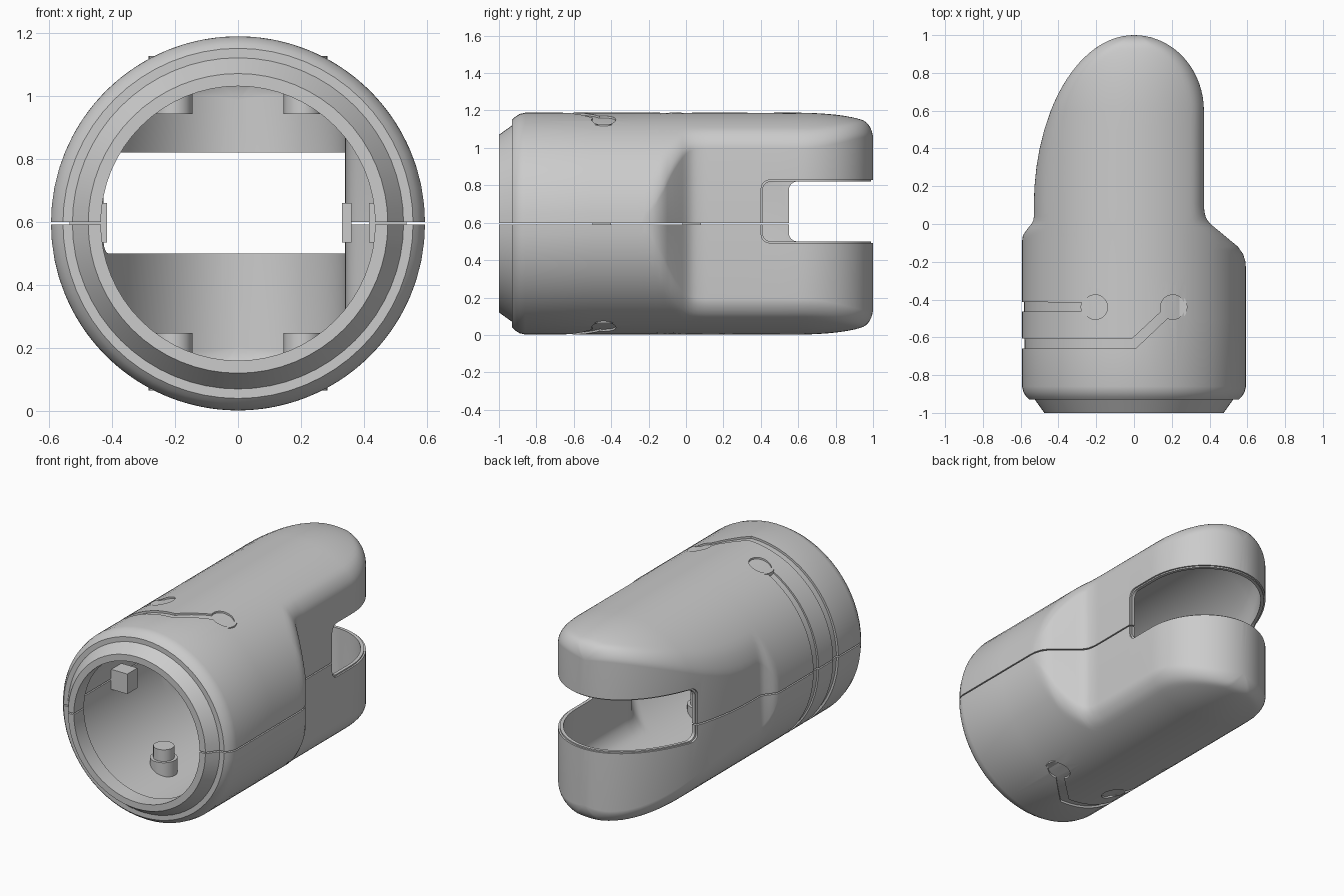
import bpy, bmesh, math

if "Cube" in bpy.data.objects:
    bpy.data.objects.remove(bpy.data.objects["Cube"])

CZ, R = 0.595, 0.593           # axis height and outer radius
N = 32                         # segments over half a section


def make_object(name, bm):
    bmesh.ops.recalc_face_normals(bm, faces=bm.faces[:])
    mesh = bpy.data.meshes.new(name)
    bm.to_mesh(mesh)
    bm.free()
    obj = bpy.data.objects.new(name, mesh)
    bpy.context.collection.objects.link(obj)
    return obj


def lerp(table, y):
    for (y0, v0), (y1, v1) in zip(table, table[1:]):
        if y <= y1:
            t = max(0.0, (y - y0) / (y1 - y0))
            return v0 + t * (v1 - v0)
    return table[-1][1]


# Plan outline: shoulder table, then an ellipse running to the tip
LEFT = ([(-.09, .593), (-.06, .588), (-.03, .568), (0, .543), (.02, .533), (.04, .53)], .1, .53)
RIGHT = ([(-.24, .593), (-.2, .59), (-.16, .578), (-.12, .55), (0, .405), (.02, .389),
          (.04, .379), (.07, .372), (.1, .37)], .6, .37)


def half_width(side, y, inset):
    table, start, width = side
    if y <= start:
        return lerp(table, y) - inset
    t = min(1.0, (y - start) / (1 - start - inset))
    return (width - inset) * math.sqrt(1 - t * t)


def tip_drop(y, inset):
    t = min(1.0, max(0.0, (y - .6) / (.4 - inset)))
    return .08 * (1 - math.sqrt(1 - t * t))


def loft(name, front, radius, inset):
    """Round body along y, trimmed by the plan outline with filleted edges."""
    ys = [-.5] + [-.26 + .02 * i for i in range(20)] + [.2, .3, .4, .5]
    ys += [.6 + (.4 - inset) * math.sin(math.pi / 2 * i / 18) for i in range(19)]
    stations = front + [(y, radius - tip_drop(y, inset)) for y in ys]
    bm = bmesh.new()
    rings = []
    for y, r in stations:
        xl = min(r, half_width(LEFT, y, inset))
        xr = min(r, half_width(RIGHT, y, inset))
        top = []
        for i in range(N + 1):
            x = (xr - xl) / 2 - (xr + xl) / 2 * math.cos(math.pi * i / N)
            h = math.sqrt(max(0, r * r - x * x))
            drop = 0
            for side, edge, dist in ((LEFT, xl, x + xl), (RIGHT, xr, xr - x)):
                e = .002
                slope = (half_width(side, y, inset) - half_width(side, y - e, inset)) / e
                d = min(dist / math.hypot(1, slope), 1 - inset - y)
                wall = math.sqrt(max(0, r * r - edge * edge))
                f = .06 * min(1, wall / .25)
                if f > 1e-4 and d < f:
                    k = 1 - max(0, d) / f
                    drop = max(drop, f * (1 - math.sqrt(1 - k * k)))
            top.append((x, max(0, h - drop)))
        pts = [(x, y, CZ + h) for x, h in top] + [(x, y, CZ - h) for x, h in reversed(top)]
        rings.append([bm.verts.new(p) for p in pts])
    n = len(rings[0])
    for a, b in zip(rings, rings[1:]):
        for i in range(n):
            bm.faces.new((a[i], a[(i + 1) % n], b[(i + 1) % n], b[i]))
    bm.faces.new(rings[0])
    bmesh.ops.remove_doubles(bm, verts=bm.verts[:], dist=1e-5)
    return make_object(name, bm)


def prism(name, points, axis, lo, hi):
    """Extrude a 2D outline along x or z."""
    bm = bmesh.new()

    def place(p, h):
        return (h, p[0], p[1]) if axis == 'x' else (p[0], p[1], h)
    a = [bm.verts.new(place(p, lo)) for p in points]
    b = [bm.verts.new(place(p, hi)) for p in points]
    n = len(a)
    for i in range(n):
        bm.faces.new((a[i], a[(i + 1) % n], b[(i + 1) % n], b[i]))
    bm.faces.new(a)
    bm.faces.new(b)
    return make_object(name, bm)


def box(name, x0, x1, y0, y1, z0, z1):
    return prism(name, [(x0, y0), (x1, y0), (x1, y1), (x0, y1)], 'z', z0, z1)


def cut(obj, tool, keep=False):
    tool.hide_render = True
    mod = obj.modifiers.new("cut", 'BOOLEAN')
    mod.operation, mod.solver, mod.object = 'DIFFERENCE', 'EXACT', tool
    dg = bpy.context.evaluated_depsgraph_get()
    mesh = bpy.data.meshes.new_from_object(obj.evaluated_get(dg))
    obj.modifiers.clear()
    obj.data = mesh
    if not keep:
        bpy.data.objects.remove(tool)


def slot(y0, z0, z1, x0, x1, r=.045):
    pts = [(1.3, z0), (1.3, z1)]
    for cz, start in ((z1 - r, 90), (z0 + r, 180)):
        for i in range(7):
            a = math.radians(start + 15 * i)
            pts.append((y0 + r + r * math.cos(a), cz + r * math.sin(a)))
    return prism("slot_cutter", pts, 'x', x0, x1)


def keyhole(upper, lower, centre, heading):
    pts = list(upper)
    for i in range(29):
        a = math.radians(heading + 158 - 316 * i / 28)
        pts.append((centre[0] + .065 * math.cos(a), centre[1] + .065 * math.sin(a)))
    return prism("groove_cutter", pts + list(reversed(lower)), 'z', -.2, 1.4)


# Outer shell, a slightly smaller core for shallow cuts, and the cavity
shell = loft("shell", [(-1, .475), (-.93, .525), (-.93, .555), (-.915, .57),
                       (-.89, .586), (-.86, R)], R, 0)
core = loft("core_helper", [(-1.1, .57)], R - .01, .01)
cavity = loft("cavity_cutter", [(-1.05, .435), (-.9, .435), (-.88, .53)], .53, .03)
cut(shell, cavity)

# Side slot, lower on the right, with a shallow rabbet around it
for y0, x0, x1 in ((.41, -.05, 1), (.55, -1, .05)):
    rim = slot(y0 - .008, .492, .828, x0, x1)
    cut(rim, core, keep=True)
    cut(shell, rim)
    cut(shell, slot(y0, .5, .82, x0, x1))

# Keyhole channels wrapping around the left side
for groove in (keyhole([(-.7, -.4125)], [(-.7, -.4625)], (-.205, -.44), 0),
               keyhole([(-.7, -.607), (-.01, -.607)], [(-.7, -.658), (.01, -.658)],
                       (.205, -.44), 43)):
    cut(groove, core, keep=True)
    cut(shell, groove)
bpy.data.objects.remove(core)

# Seam between upper and lower halves
cut(shell, box("seam_cutter", -1, 1, -1.2, 1.2, CZ - .004, CZ + .004))
parts = [shell]

# Inner posts with collars, under each keyhole end
for sx in (-1, 1):
    for sz, label in ((-1, "lower"), (1, "upper")):
        for part, r, h0, h1 in (("post", .06, .3475, .53), ("collar", .078, .42, .53)):
            pts = [(sx * .205 + r * math.cos(math.tau * i / 24),
                    -.44 + r * math.sin(math.tau * i / 24)) for i in range(24)]
            side = "left" if sx < 0 else "right"
            parts.append(prism(f"{label}_{side}_{part}", pts, 'z', CZ + sz * h0, CZ + sz * h1))

# Clips joining the halves across the seam
parts.append(box("left_clip", -.535, -.415, -.5, -.4, .535, .66))
parts.append(box("right_clip", .33, .36, -.02, .08, .535, .66))
parts.append(box("right_rear_clip", .415, .535, -.5, -.4, .535, .66))

for obj in parts:
    bpy.ops.object.select_all(action='DESELECT')
    obj.select_set(True)
    bpy.context.view_layer.objects.active = obj
    bpy.ops.object.shade_smooth_by_angle(angle=math.radians(28))
